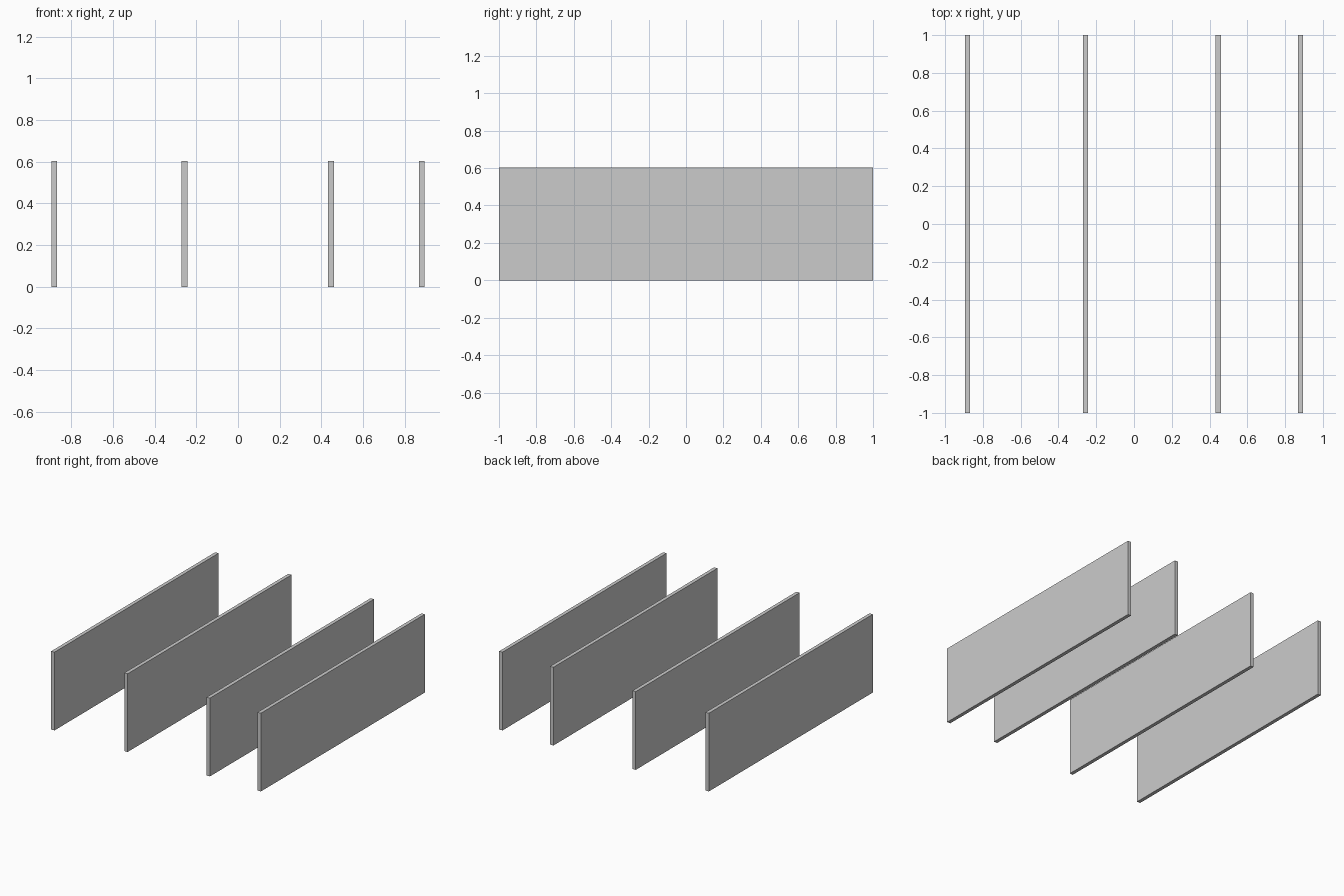
import bpy

if "Cube" in bpy.data.objects:
    bpy.data.objects.remove(bpy.data.objects["Cube"])

LENGTH, HEIGHT, THICK = 2.0, 0.604, 0.028


def panel(name, x):
    """Upright flat board running front to back, standing on the ground."""
    bpy.ops.mesh.primitive_cube_add(size=1, location=(x, 0, HEIGHT / 2))
    ob = bpy.context.object
    ob.name = name
    ob.scale = (THICK, LENGTH, HEIGHT)
    bpy.ops.object.transform_apply(location=False, rotation=False, scale=True)


# Outer pair, mirrored about the centre
for side, sign in (("left", -1), ("right", 1)):
    panel(f"{side}_outer_panel", sign * 0.881)

# Unevenly spaced inner dividers
panel("left_inner_divider", -0.257)
panel("right_inner_divider", 0.446)
